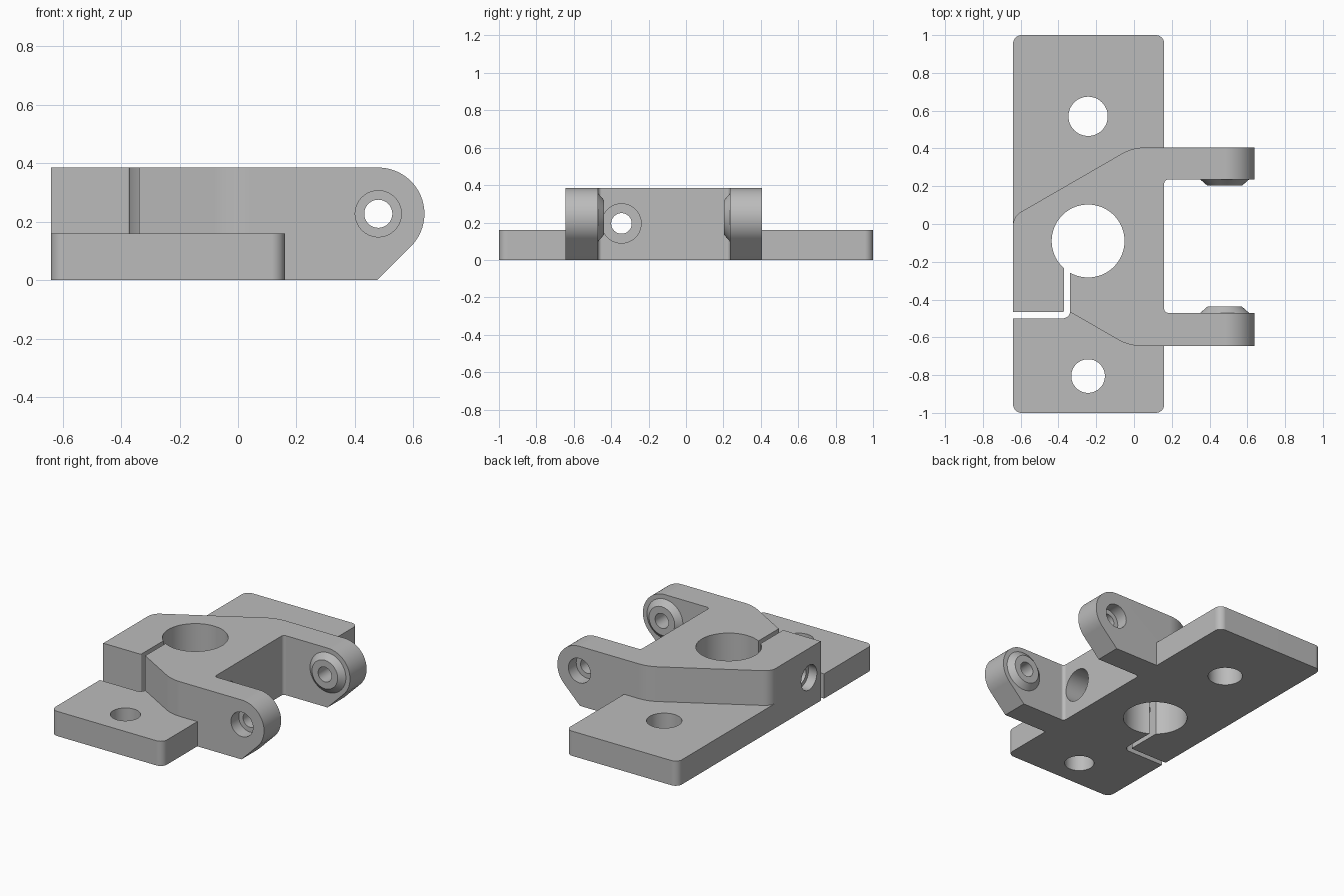
import bpy, bmesh, math
from mathutils import Matrix, Vector

old = bpy.data.objects.get("Cube")
if old:
    bpy.data.objects.remove(old, do_unlink=True)

# Single plain metal colour
metal = bpy.data.materials.new("plain grey")
metal.use_nodes = True
GREY = (0.5, 0.5, 0.5, 1)
metal.diffuse_color = GREY
metal.node_tree.nodes["Principled BSDF"].inputs["Base Color"].default_value = GREY


def finish(bm, name):
    bmesh.ops.recalc_face_normals(bm, faces=bm.faces)
    mesh = bpy.data.meshes.new(name)
    bm.to_mesh(mesh)
    bm.free()
    mesh.materials.append(metal)
    obj = bpy.data.objects.new(name, mesh)
    bpy.context.collection.objects.link(obj)
    return obj


def rounded(corners, steps=10):
    """Outline from (x, y, radius) corners, each replaced by a tangent arc."""
    out = []
    for i, (x, y, r) in enumerate(corners):
        p = Vector((x, y))
        if r == 0:
            out.append(p)
            continue
        a = (Vector(corners[i - 1][:2]) - p).normalized()
        b = (Vector(corners[(i + 1) % len(corners)][:2]) - p).normalized()
        half = a.angle(b) / 2
        centre = p + (a + b).normalized() * (r / math.sin(half))
        start = p + a * (r / math.tan(half)) - centre
        end = p + b * (r / math.tan(half)) - centre
        sweep = math.pi - 2 * half
        for k in range(steps + 1):
            t = k / steps
            v = (start * math.sin((1 - t) * sweep) + end * math.sin(t * sweep)) / math.sin(sweep)
            out.append(centre + v)
    return out


def prism(name, outline, low, high, axis="Z"):
    """Extrude an outline along z, or an x-z outline along y."""
    bm = bmesh.new()
    place = (lambda p: (p[0], p[1], low)) if axis == "Z" else (lambda p: (p[0], low, p[1]))
    face = bm.faces.new([bm.verts.new(place(p)) for p in outline])
    moved = bmesh.ops.extrude_face_region(bm, geom=[face])["geom"]
    shift = Vector((0, 0, high - low)) if axis == "Z" else Vector((0, high - low, 0))
    bmesh.ops.translate(bm, vec=shift, verts=[g for g in moved if isinstance(g, bmesh.types.BMVert)])
    return finish(bm, name)


def rod(name, start, end, r1, r2=None):
    """Round bar or cone between two points."""
    a, b = Vector(start), Vector(end)
    d = b - a
    turn = Vector((0, 0, 1)).rotation_difference(d).to_matrix().to_4x4()
    bm = bmesh.new()
    bmesh.ops.create_cone(bm, cap_ends=True, segments=64, radius1=r1, radius2=r2 or r1,
                          depth=d.length, matrix=Matrix.Translation((a + b) / 2) @ turn)
    return finish(bm, name)


def combine(target, tool, operation):
    mod = target.modifiers.new(tool.name, "BOOLEAN")
    mod.operation, mod.solver, mod.object = operation, "EXACT", tool
    bpy.context.view_layer.objects.active = target
    bpy.ops.object.modifier_apply(modifier=mod.name)
    bpy.data.objects.remove(tool, do_unlink=True)


LEFT, WALL, TOP, PLATE = -0.64, 0.16, 0.385, 0.16
EYE_X, EYE_Z, EYE_R = 0.48, 0.227, 0.158
BORE_X, SCREW_Y, SCREW_Z = -0.243, -0.345, 0.195

# Clamp body with two arms, seen in plan
bracket = prism("clamp_bracket", rounded([
    (LEFT, -0.465, 0), (-0.34, -0.465, 0), (-0.028, -0.645, 0.24), (0.8, -0.645, 0),
    (0.8, -0.47, 0), (WALL, -0.47, 0.02), (WALL, 0.235, 0.02), (0.8, 0.235, 0),
    (0.8, 0.405, 0), (-0.008, 0.405, 0.24), (LEFT, 0.04, 0.08)]), -0.1, 0.5)

# Trim to the side profile with rounded eyes and sloping undersides
arc = [math.radians(-45 + 135 * k / 30) for k in range(31)]
side = [(-0.8, 0), (EYE_X - EYE_R * (math.sqrt(2) - 1) + 0.062, 0)]
side += [(EYE_X + EYE_R * math.cos(t), EYE_Z + EYE_R * math.sin(t)) for t in arc]
side.append((-0.8, TOP))
combine(bracket, prism("side_profile", side, -1.2, 1.2, "Y"), "INTERSECT")

# Mounting plate with rounded corners
combine(bracket, prism("base_plate", rounded([
    (LEFT, -1, 0.045), (WALL, -1, 0.045), (WALL, 1, 0.045), (LEFT, 1, 0.045)]), 0, PLATE), "UNION")

# Conical bosses, pivot holes and outer counterbores on both arms
for inner, outer, s in ((0.235, 0.405, 1), (-0.47, -0.645, -1)):
    def at(y):
        return (EYE_X, y, EYE_Z)
    combine(bracket, rod("boss", at(inner + s * 0.01), at(inner - s * 0.032), 0.14, 0.092), "UNION")
    combine(bracket, rod("pivot_hole", at(inner - s * 0.1), at(outer + s * 0.1), 0.048), "DIFFERENCE")
    combine(bracket, rod("counterbore", at(outer - s * 0.08), at(outer + s * 0.1), 0.079), "DIFFERENCE")

# Main bore and the two mounting holes
for name, y, r in (("main_bore", -0.09, 0.193), ("back_hole", 0.57, 0.104), ("front_hole", -0.805, 0.089)):
    combine(bracket, rod(name, (BORE_X, y, -0.2), (BORE_X, y, 0.6), r), "DIFFERENCE")

# L-shaped clamping slot
combine(bracket, prism("clamp_slot", rounded([
    (-0.8, -0.5, 0), (-0.338, -0.5, 0.04), (-0.338, -0.2, 0), (-0.37, -0.2, 0),
    (-0.37, -0.465, 0.008), (-0.8, -0.465, 0)]), -0.2, 0.6), "DIFFERENCE")

# Clamp screw hole with a recess at each end
for name, x1, x2, r in (("screw_hole", -0.9, 0.3, 0.055), ("head_recess", 0.02, 0.3, 0.105),
                        ("nut_recess", -0.9, LEFT + 0.06, 0.08)):
    combine(bracket, rod(name, (x1, SCREW_Y, SCREW_Z), (x2, SCREW_Y, SCREW_Z), r), "DIFFERENCE")

# Smooth curved walls, crisp edges
bpy.ops.object.select_all(action="DESELECT")
bracket.select_set(True)
bpy.context.view_layer.objects.active = bracket
bpy.ops.object.shade_smooth_by_angle(angle=math.radians(25))
bracket.modifiers.new("even_normals", "WEIGHTED_NORMAL").keep_sharp = True
